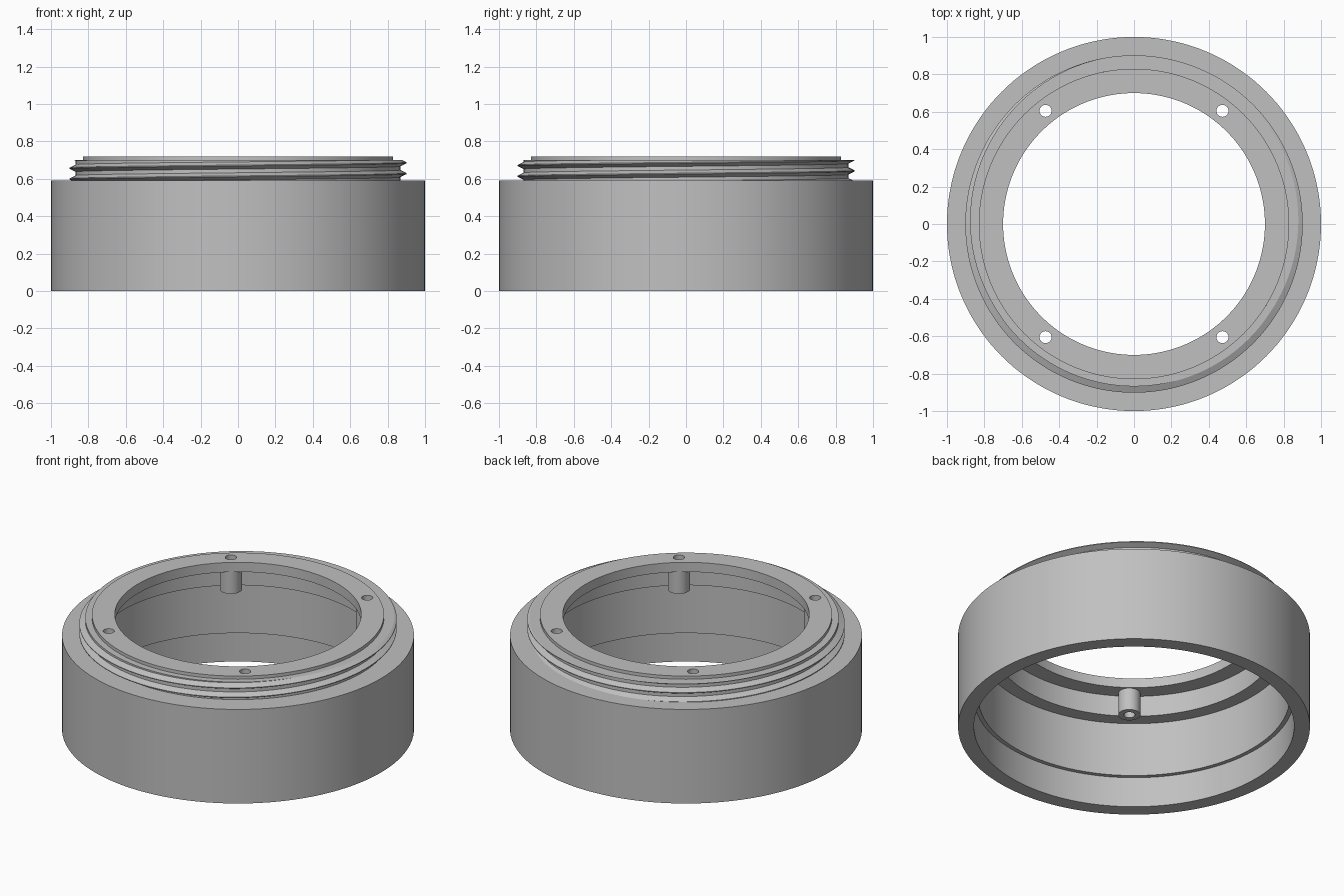
import bpy, bmesh, math

if "Cube" in bpy.data.objects:
    bpy.data.objects.remove(bpy.data.objects["Cube"])

SEG = 144
metal = bpy.data.materials.new("grey_metal")
metal.diffuse_color = (0.53, 0.53, 0.53, 1)
metal.use_nodes = True
metal.node_tree.nodes["Principled BSDF"].inputs["Base Color"].default_value = metal.diffuse_color


def finish(bm, name):
    bmesh.ops.recalc_face_normals(bm, faces=bm.faces)
    me = bpy.data.meshes.new(name)
    bm.to_mesh(me)
    bm.free()
    ob = bpy.data.objects.new(name, me)
    bpy.context.collection.objects.link(ob)
    me.materials.append(metal)
    return ob


def smooth(ob):
    bpy.ops.object.select_all(action='DESELECT')
    ob.select_set(True)
    bpy.context.view_layer.objects.active = ob
    bpy.ops.object.shade_smooth_by_angle(angle=math.radians(25))


def lathe(bm, profile, seg, closed, cx=0, cy=0):
    """Revolve an (r, z) profile about a vertical axis at cx, cy."""
    rings = []
    for i in range(seg):
        a = 2 * math.pi * i / seg
        rings.append([bm.verts.new((cx + r * math.cos(a), cy + r * math.sin(a), z))
                      for r, z in profile])
    n = len(profile)
    for i in range(seg):
        p, q = rings[i], rings[(i + 1) % seg]
        for j in range(n if closed else n - 1):
            k = (j + 1) % n
            bm.faces.new((p[j], q[j], q[k], p[k]))


HOLES = [(sx * 0.473, sy * 0.605) for sx in (-1, 1) for sy in (-1, 1)]

# stepped ring body with inner shelves and top flange
bm = bmesh.new()
lathe(bm, [(0.91, 0), (1, 0), (1, 0.59), (0.83, 0.59), (0.83, 0.72), (0.70, 0.72),
           (0.70, 0.66), (0.80, 0.66), (0.80, 0.53), (0.885, 0.53), (0.885, 0.19),
           (0.91, 0.19)], SEG, True)
body = finish(bm, "ring_body")

# screw holes cut through the flange
bm = bmesh.new()
for x, y in HOLES:
    ret = bmesh.ops.create_cone(bm, cap_ends=True, segments=24, radius1=0.032,
                                radius2=0.032, depth=0.2)
    bmesh.ops.translate(bm, verts=ret["verts"], vec=(x, y, 0.69))
cutter = finish(bm, "hole_cutter")
cutter.hide_render = True
mod = body.modifiers.new("holes", 'BOOLEAN')
mod.operation = 'DIFFERENCE'
mod.solver = 'EXACT'
mod.object = cutter
bpy.context.view_layer.objects.active = body
bpy.ops.object.modifier_apply(modifier=mod.name)
bpy.data.objects.remove(cutter)
smooth(body)

# hollow screw bosses under the flange
for i, (x, y) in enumerate(HOLES):
    bm = bmesh.new()
    lathe(bm, [(0.032, 0.66), (0.032, 0.52), (0.063, 0.52), (0.063, 0.66)],
          24, False, x, y)
    smooth(finish(bm, f"screw_boss_{i + 1}"))

# helical thread, trimmed at the body top and at the shoulder
PITCH, CREST = 0.058, 0.628
tooth = [(-0.5, 0.868), (-0.33, 0.868), (-0.04, 0.902), (0.04, 0.902), (0.33, 0.868),
         (0.5, 0.868)]
bm = bmesh.new()
cols = []
for i in range(SEG * 5 + 1):
    a = 2 * math.pi * i / SEG
    zc = CREST + PITCH * (i / SEG - 2)
    cols.append([bm.verts.new((r * math.cos(a), r * math.sin(a), zc + t * PITCH))
                 for t, r in tooth])
for p, q in zip(cols, cols[1:]):
    for j in range(len(tooth) - 1):
        bm.faces.new((p[j], q[j], q[j + 1], p[j + 1]))
bmesh.ops.remove_doubles(bm, verts=bm.verts, dist=1e-4)
for z, up in ((0.59, -1), (0.70, 1)):
    cut = bmesh.ops.bisect_plane(bm, geom=bm.verts[:] + bm.edges[:] + bm.faces[:],
                                 plane_co=(0, 0, z), plane_no=(0, 0, up),
                                 clear_outer=True)
# flat shoulder from the trimmed thread in to the collar
rim = [e for e in cut["geom_cut"] if isinstance(e, bmesh.types.BMEdge)]
ext = bmesh.ops.extrude_edge_only(bm, edges=rim)
for v in ext["geom"]:
    if isinstance(v, bmesh.types.BMVert):
        s = 0.83 / math.hypot(v.co.x, v.co.y)
        v.co.x *= s
        v.co.y *= s
smooth(finish(bm, "screw_thread"))
